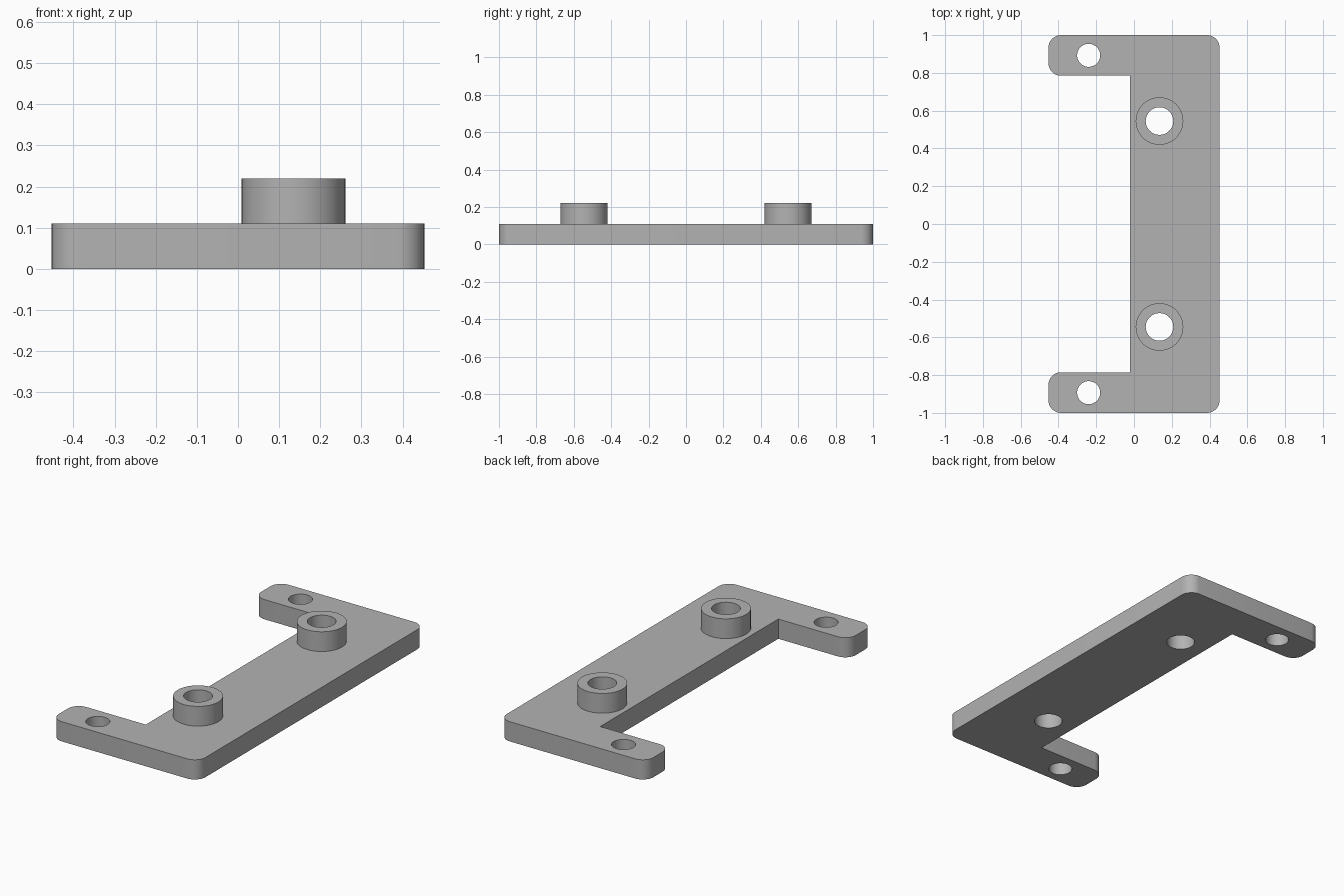
import bpy, bmesh
from math import cos, sin, pi, radians
from mathutils import Vector

cube = bpy.data.objects.get("Cube")
if cube:
    bpy.data.objects.remove(cube, do_unlink=True)

PLATE_TOP, BOSS_TOP = 0.11, 0.22
ROUND = 0.066

grey = bpy.data.materials.new("plain grey")
grey.use_nodes = True
grey.diffuse_color = (0.45, 0.45, 0.45, 1)
grey.node_tree.nodes["Principled BSDF"].inputs["Base Color"].default_value = (0.45, 0.45, 0.45, 1)


def prism(name, outline, z0, z1):
    """Extrude a closed 2D outline between two heights."""
    bm = bmesh.new()
    face = bm.faces.new([bm.verts.new((x, y, z0)) for x, y in outline])
    top = bmesh.ops.extrude_face_region(bm, geom=[face])["geom"]
    verts = [v for v in top if isinstance(v, bmesh.types.BMVert)]
    bmesh.ops.translate(bm, verts=verts, vec=(0, 0, z1 - z0))
    bmesh.ops.recalc_face_normals(bm, faces=bm.faces)
    mesh = bpy.data.meshes.new(name)
    bm.to_mesh(mesh)
    bm.free()
    mesh.materials.append(grey)
    obj = bpy.data.objects.new(name, mesh)
    bpy.context.collection.objects.link(obj)
    return obj


def circle(x, y, r, n=48):
    return [(x + r * cos(2 * pi * i / n), y + r * sin(2 * pi * i / n)) for i in range(n)]


def rounded(corners, steps=8):
    """Outline with an arc at each corner whose radius is not zero."""
    points = []
    for i, (x, y, r) in enumerate(corners):
        p = Vector((x, y))
        if not r:
            points.append(p)
            continue
        a = (Vector(corners[i - 1][:2]) - p).normalized() * r
        b = (Vector(corners[(i + 1) % len(corners)][:2]) - p).normalized() * r
        for k in range(steps + 1):
            t = k / steps * pi / 2
            points.append(p + a * (1 - sin(t)) + b * (1 - cos(t)))
    return points


def combine(target, tool, operation):
    mod = target.modifiers.new(operation.title(), "BOOLEAN")
    mod.operation, mod.solver, mod.object = operation, "EXACT", tool
    bpy.context.view_layer.objects.active = target
    bpy.ops.object.modifier_apply(modifier=mod.name)
    bpy.data.objects.remove(tool, do_unlink=True)


# C-shaped base plate
half = [(0.453, 1, ROUND), (-0.453, 1, ROUND), (-0.453, 0.785, ROUND), (-0.02, 0.785, 0)]
outline = half + [(x, -y, r) for x, y, r in reversed(half)]
bracket = prism("mounting_bracket", rounded(outline), 0, PLATE_TOP)

# Raised bosses and through holes, mirrored front to back
for side in (-1, 1):
    boss = prism("boss", circle(0.135, side * 0.545, 0.126), PLATE_TOP / 2, BOSS_TOP)
    combine(bracket, boss, "UNION")
    for x, y, r in ((0.135, 0.545, 0.073), (-0.24, 0.893, 0.061)):
        drill = prism("drill", circle(x, side * y, r), -0.1, BOSS_TOP + 0.1)
        combine(bracket, drill, "DIFFERENCE")

# Smooth walls with crisp rims
bpy.ops.object.select_all(action="DESELECT")
bracket.select_set(True)
bpy.context.view_layer.objects.active = bracket
bpy.ops.object.shade_smooth_by_angle(angle=radians(30))
